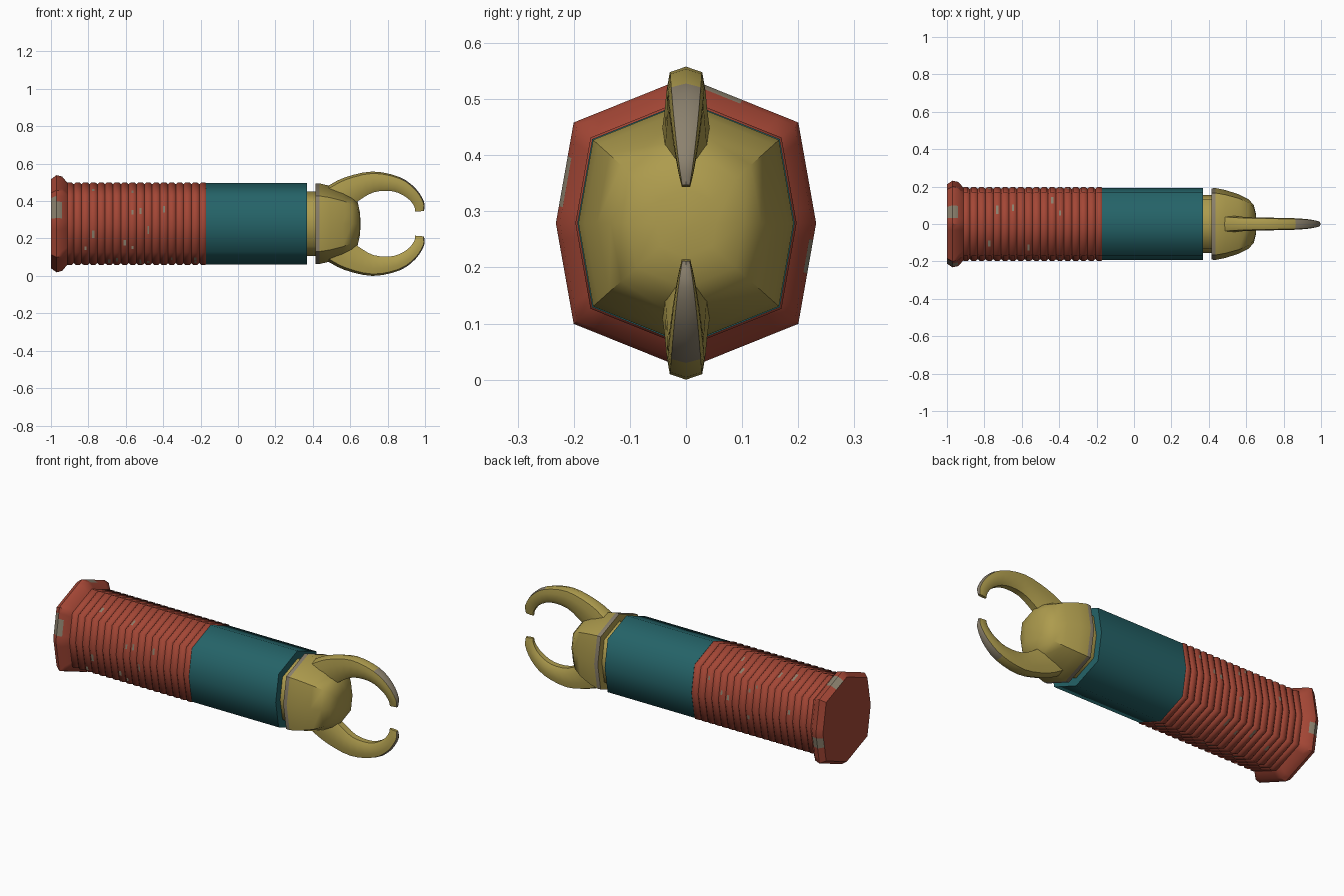
import bpy, bmesh, math, random
from mathutils import Vector

if "Cube" in bpy.data.objects:
    bpy.data.objects.remove(bpy.data.objects["Cube"])

random.seed(4)
ZC = 0.279                       # height of the long axis


def mat(name, rgb):
    m = bpy.data.materials.new(name)
    m.diffuse_color = (*rgb, 1)
    m.use_nodes = True
    m.node_tree.nodes["Principled BSDF"].inputs["Base Color"].default_value = m.diffuse_color
    return m


RED = mat("worn red", (0.37, 0.062, 0.036))
TEAL = mat("dark teal", (0.018, 0.125, 0.138))
YELLOW = mat("ochre yellow", (0.42, 0.33, 0.075))
GREY = mat("bare metal", (0.26, 0.22, 0.155))

# Irregular octagon cross-section (y, z), scaled so its half height is 1
Q = [(0, 1), (0.77, 0.69), (0.892, 0), (0.77, -0.69)]
OCT = Q + [(-y, -z) for y, z in Q]


def finish(name, bm, mats, angle):
    bmesh.ops.recalc_face_normals(bm, faces=bm.faces)
    me = bpy.data.meshes.new(name)
    bm.to_mesh(me)
    bm.free()
    for m in mats:
        me.materials.append(m)
    ob = bpy.data.objects.new(name, me)
    bpy.context.collection.objects.link(ob)
    if angle:
        bpy.ops.object.select_all(action='DESELECT')
        ob.select_set(True)
        bpy.context.view_layer.objects.active = ob
        bpy.ops.object.shade_smooth_by_angle(angle=math.radians(angle))
    return ob


def loft(bm, rings):
    loops = [[bm.verts.new(p) for p in r] for r in rings]
    n = len(loops[0])
    for a, b in zip(loops, loops[1:]):
        for i in range(n):
            j = (i + 1) % n
            bm.faces.new((a[i], a[j], b[j], b[i]))
    bm.faces.new(loops[0])
    bm.faces.new(loops[-1])


def section(x, r, cuts=1):
    pts = []
    for i in range(8):
        a, b = Vector(OCT[i]), Vector(OCT[(i + 1) % 8])
        for k in range(cuts):
            p = a.lerp(b, k / cuts) * r
            pts.append((x, p.x, ZC + p.y))
    return pts


def tube(name, profile, mats, angle=60, rule=None, cuts=1):
    bm = bmesh.new()
    loft(bm, [section(x, r, cuts) for x, r in profile])
    if rule:
        for f in bm.faces:
            f.material_index = rule(f.calc_center_median())
    return finish(name, bm, mats, angle)


# End flange, with the paint worn off some corners
def flange_wear(c):
    z = c.z - ZC
    if c.x < -0.99 or c.x > -0.93:
        return 0
    return int((c.y < 0 and 0.02 < z < 0.13) or (0.03 < c.y < 0.1 and z > 0)
               or (c.y > 0.15 and -0.1 < z < -0.02))


tube("end_flange", [(-1, 0.238), (-0.97, 0.26), (-0.94, 0.252), (-0.91, 0.216)],
     [RED, GREY], 40, flange_wear, cuts=6)

# Ribbed red grip
N, X0, X1 = 18, -0.92, -0.165
pitch = (X1 - X0) / N
ribs = []
for i in range(N):
    x = X0 + i * pitch
    ribs += [(x, 0.211), (x + pitch * 0.25, 0.221), (x + pitch * 0.75, 0.221)]
tube("ribbed_grip", ribs + [(X1, 0.211)], [RED])

# Scratches lying on the rib crests
bm = bmesh.new()
for _ in range(34):
    x = X0 + (random.randrange(2, N) + 0.5) * pitch
    i = random.randrange(8)
    a, b = Vector(OCT[i]), Vector(OCT[(i + 1) % 8])
    t = random.uniform(0.05, 0.7)
    ends = [a.lerp(b, t) * 0.2225, a.lerp(b, t + random.uniform(0.1, 0.28)) * 0.2225]
    w = random.uniform(0.004, 0.007)
    bm.faces.new([bm.verts.new((x + dx, ends[k].x, ZC + ends[k].y))
                  for dx, k in ((-w, 0), (w, 0), (w, 1), (-w, 1))])
    bmesh.ops.recalc_face_normals(bm, faces=bm.faces)
for f in bm.faces:
    f.normal_update()
    if f.normal.dot(f.calc_center_median() - Vector((f.verts[0].co.x, 0, ZC))) < 0:
        f.normal_flip()
me = bpy.data.meshes.new("grip_scratches")
bm.to_mesh(me)
bm.free()
me.materials.append(GREY)
bpy.context.collection.objects.link(bpy.data.objects.new("grip_scratches", me))

# Plain teal sleeve
tube("teal_sleeve", [(-0.17, 0.217), (0.37, 0.217)], [TEAL])

# Neck and domed head, with a bare metal rim
tube("neck", [(0.36, 0.173), (0.43, 0.173)], [YELLOW])
tube("domed_head",
     [(0.415, 0.214), (0.437, 0.215), (0.49, 0.203), (0.56, 0.178),
      (0.61, 0.15), (0.64, 0.115), (0.652, 0.06), (0.655, 0.01)],
     [YELLOW, GREY], 50, lambda c: int(0.42 < c.x < 0.437))

# Curved pincers: outer point, inner point (x, z) and half width
CLAW = [(0.47, 0.475, 0.56, 0.34, 0.045), (0.57, 0.526, 0.635, 0.395, 0.038),
        (0.72, 0.558, 0.725, 0.447, 0.034), (0.865, 0.528, 0.83, 0.452, 0.031),
        (0.95, 0.467, 0.906, 0.416, 0.025), (0.995, 0.395, 0.942, 0.372, 0.016),
        (0.995, 0.347, 0.947, 0.343, 0.008)]


def spline(rows, steps):
    v = [Vector(r) for r in rows]
    v = [2 * v[0] - v[1]] + v + [2 * v[-1] - v[-2]]
    out = []
    for i in range(1, len(v) - 2):
        a, b, c, d = v[i - 1:i + 3]
        for k in range(steps):
            t = k / steps
            out.append(0.5 * (2 * b + (c - a) * t + (2 * a - 5 * b + 4 * c - d) * t * t
                              + (3 * b - a - 3 * c + d) * t ** 3))
    return out + [v[-2]]


# Rounded strip outline: (across width, from inner -1 to outer 1)
SHAPE = [(0, 1), (0.85, 0.82), (1, 0.3), (0.95, -0.5), (0.5, -1),
         (-0.5, -1), (-0.95, -0.5), (-1, 0.3), (-0.85, 0.82)]

for name, side in (("upper_pincer", 1), ("lower_pincer", -1)):
    bm = bmesh.new()
    rings = []
    for ox, oz, ix, iz, w in spline(CLAW, 3):
        ring = []
        for u, v in SHAPE:
            t = (v + 1) / 2
            z = iz + (oz - iz) * t
            ring.append((ix + (ox - ix) * t, u * w, ZC + side * (z - ZC)))
        rings.append(ring)
    loft(bm, rings)
    bmesh.ops.recalc_face_normals(bm, faces=bm.faces)
    for f in bm.faces:           # worn outer edge near the tip
        c = f.calc_center_median()
        f.material_index = int(c.x > 0.86 and f.normal.x > 0.35 and abs(f.normal.y) < 0.75)
    finish(name, bm, [YELLOW, GREY], 50)
